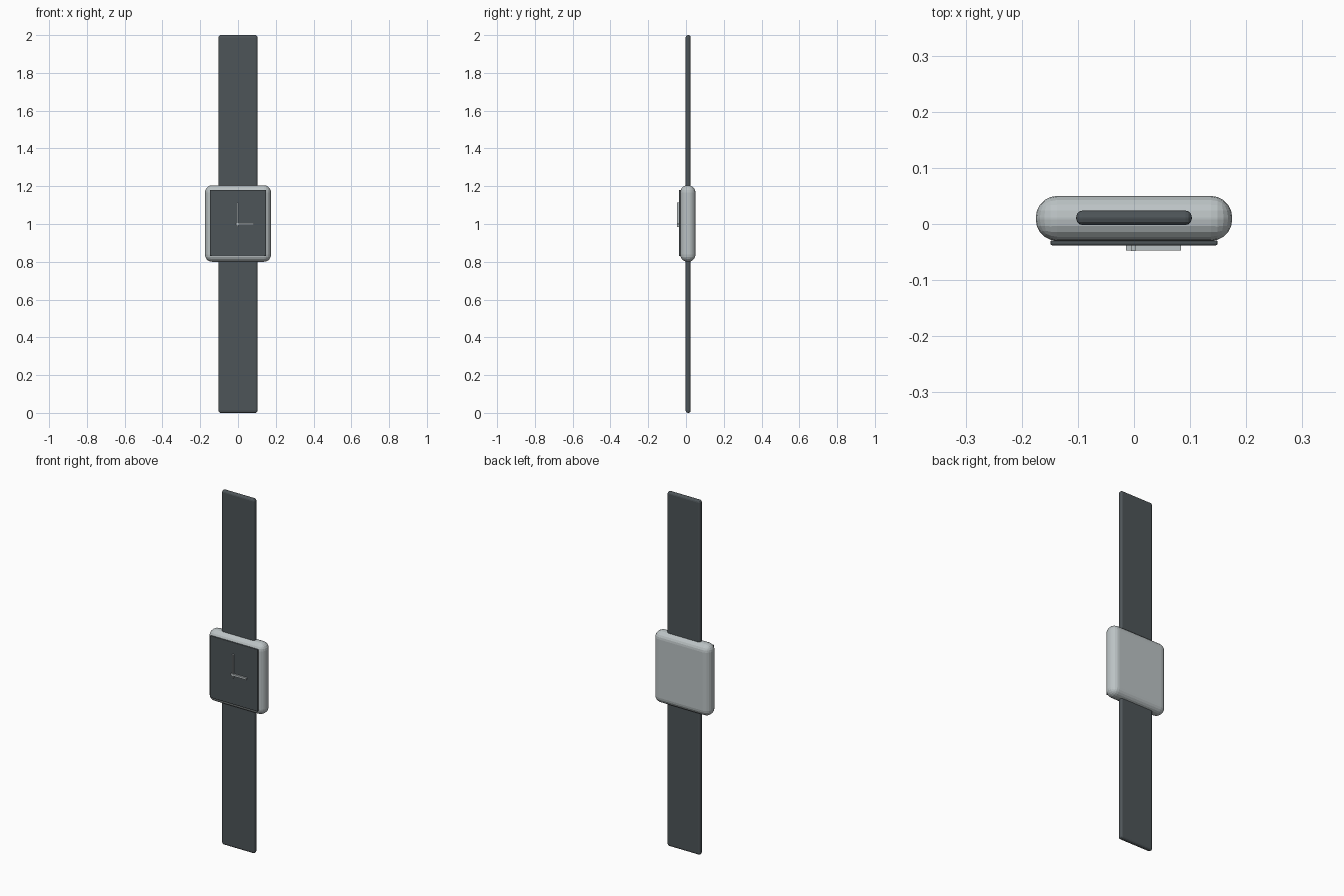
import bpy, bmesh

if "Cube" in bpy.data.objects:
    bpy.data.objects.remove(bpy.data.objects["Cube"])


def material(name, color):
    m = bpy.data.materials.new(name)
    m.diffuse_color = (*color, 1)
    m.use_nodes = True
    m.node_tree.nodes["Principled BSDF"].inputs["Base Color"].default_value = m.diffuse_color
    return m


dark = material("dark_slate", (0.075, 0.090, 0.098))
silver = material("light_grey", (0.50, 0.545, 0.555))


def box(name, xr, yr, zr, mat, bevel=0.0, segments=1):
    """Box given by its x, y and z ranges, with rounded edges."""
    ranges = (xr, yr, zr)
    bm = bmesh.new()
    bmesh.ops.create_cube(bm, size=1)
    for v in bm.verts:
        for i, (lo, hi) in enumerate(ranges):
            v.co[i] = lo if v.co[i] < 0 else hi
    if bevel:
        bmesh.ops.bevel(bm, geom=bm.edges[:], offset=bevel, segments=segments,
                        profile=0.5, affect='EDGES', clamp_overlap=True)
    bmesh.ops.recalc_face_normals(bm, faces=bm.faces[:])
    me = bpy.data.meshes.new(name)
    bm.to_mesh(me)
    bm.free()
    me.materials.append(mat)
    ob = bpy.data.objects.new(name, me)
    bpy.context.collection.objects.link(ob)
    return ob


# rounded watch case
box("case", (-0.175, 0.175), (-0.030, 0.050), (0.80, 1.205), silver, 0.038, 5)

# strap halves, tucked into the case
for name, zr in (("lower_strap", (0.0, 0.83)), ("upper_strap", (1.17, 2.0))):
    box(name, (-0.103, 0.103), (-0.002, 0.024), zr, dark, 0.0115, 3)

# dial plate on the front
box("dial", (-0.149, 0.149), (-0.038, -0.029), (0.83, 1.18), dark, 0.003, 2)

# clock hands
box("minute_hand", (-0.005, 0.003), (-0.048, -0.037), (0.983, 1.115), silver)
box("hour_hand", (-0.014, 0.084), (-0.047, -0.037), (0.995, 1.006), silver)
